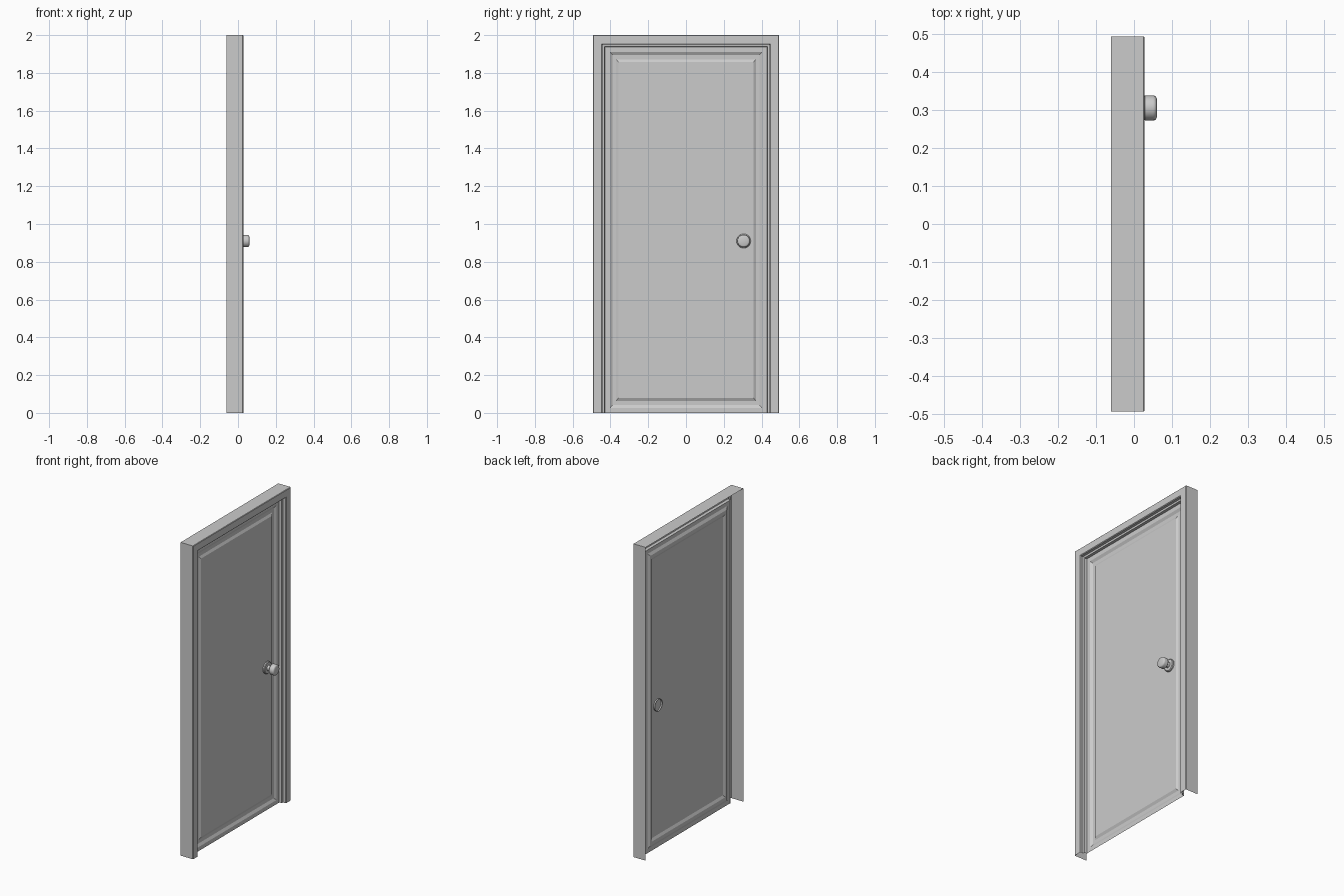
import bpy, bmesh, math
from mathutils import Matrix, Vector

if "Cube" in bpy.data.objects:
    bpy.data.objects.remove(bpy.data.objects["Cube"])


def make_object(name, bm, smooth=None):
    me = bpy.data.meshes.new(name)
    bm.to_mesh(me)
    bm.free()
    ob = bpy.data.objects.new(name, me)
    bpy.context.collection.objects.link(ob)
    if smooth:
        bpy.ops.object.select_all(action='DESELECT')
        ob.select_set(True)
        bpy.context.view_layer.objects.active = ob
        bpy.ops.object.shade_smooth_by_angle(angle=math.radians(smooth))
    return ob


HALF = 0.493      # half width of the whole door
HEIGHT = 2.0


# Door frame: open-backed casing profile swept up, across and down
def build_frame():
    # (half width, depth x) from the back edge round the face to the door leaf
    profile = [(HALF, -0.06), (HALF, 0.025), (HALF - 0.003, 0.028),
               (0.447, 0.028), (0.443, 0.024), (0.443, 0.008),
               (0.432, 0.006), (0.430, -0.012)]
    bm = bmesh.new()
    rings = []
    for w, x in profile:
        top = HEIGHT - (HALF - w)
        path = [(-w, 0), (-w, top), (w, top), (w, 0)]
        rings.append([bm.verts.new((x, y, z)) for y, z in path])
    for a, b in zip(rings, rings[1:]):
        for i in range(3):
            bm.faces.new((a[i], b[i], b[i + 1], a[i + 1]))
    return make_object("door_frame", bm)


# Door leaf: single sheet with a sunk moulding and a raised centre panel
def build_leaf():
    # (half width, bottom, top, depth x) of nested rectangles
    steps = [(0.430, 0.0, 1.937, -0.010), (0.402, 0.026, 1.910, -0.010),
             (0.388, 0.042, 1.894, -0.019), (0.370, 0.064, 1.872, -0.019),
             (0.357, 0.080, 1.857, -0.011)]
    bm = bmesh.new()
    rings = []
    for w, b, t, x in steps:
        rings.append([bm.verts.new((x, y, z))
                      for y, z in ((-w, b), (w, b), (w, t), (-w, t))])
    for a, b in zip(rings, rings[1:]):
        for i in range(4):
            j = (i + 1) % 4
            bm.faces.new((a[i], a[j], b[j], b[i]))
    bm.faces.new(rings[-1])
    return make_object("door_leaf", bm)


# Knob: rosette, neck and rounded grip turned around the x axis
def build_knob():
    # (depth x, radius)
    profile = [(-0.020, 0.038), (-0.003, 0.038), (0.001, 0.034),
               (0.002, 0.017), (0.022, 0.016), (0.025, 0.029),
               (0.029, 0.033), (0.050, 0.033), (0.055, 0.032),
               (0.058, 0.029), (0.060, 0.024), (0.060, 0.0)]
    bm = bmesh.new()
    verts = [bm.verts.new((x, r, 0)) for x, r in profile]
    edges = [bm.edges.new(pair) for pair in zip(verts, verts[1:])]
    bmesh.ops.spin(bm, geom=verts + edges, cent=(0, 0, 0), axis=(1, 0, 0),
                   angle=math.tau, steps=24)
    bmesh.ops.remove_doubles(bm, verts=bm.verts, dist=0.0001)
    bmesh.ops.recalc_face_normals(bm, faces=bm.faces)
    bm.normal_update()
    tip = max(bm.faces, key=lambda f: f.calc_center_median().x)
    if tip.normal.x < 0:
        bmesh.ops.reverse_faces(bm, faces=bm.faces)
    bmesh.ops.transform(bm, verts=bm.verts,
                        matrix=Matrix.Translation(Vector((0, 0.305, 0.91))))
    return make_object("door_knob", bm, smooth=40)


build_frame()
build_leaf()
build_knob()
